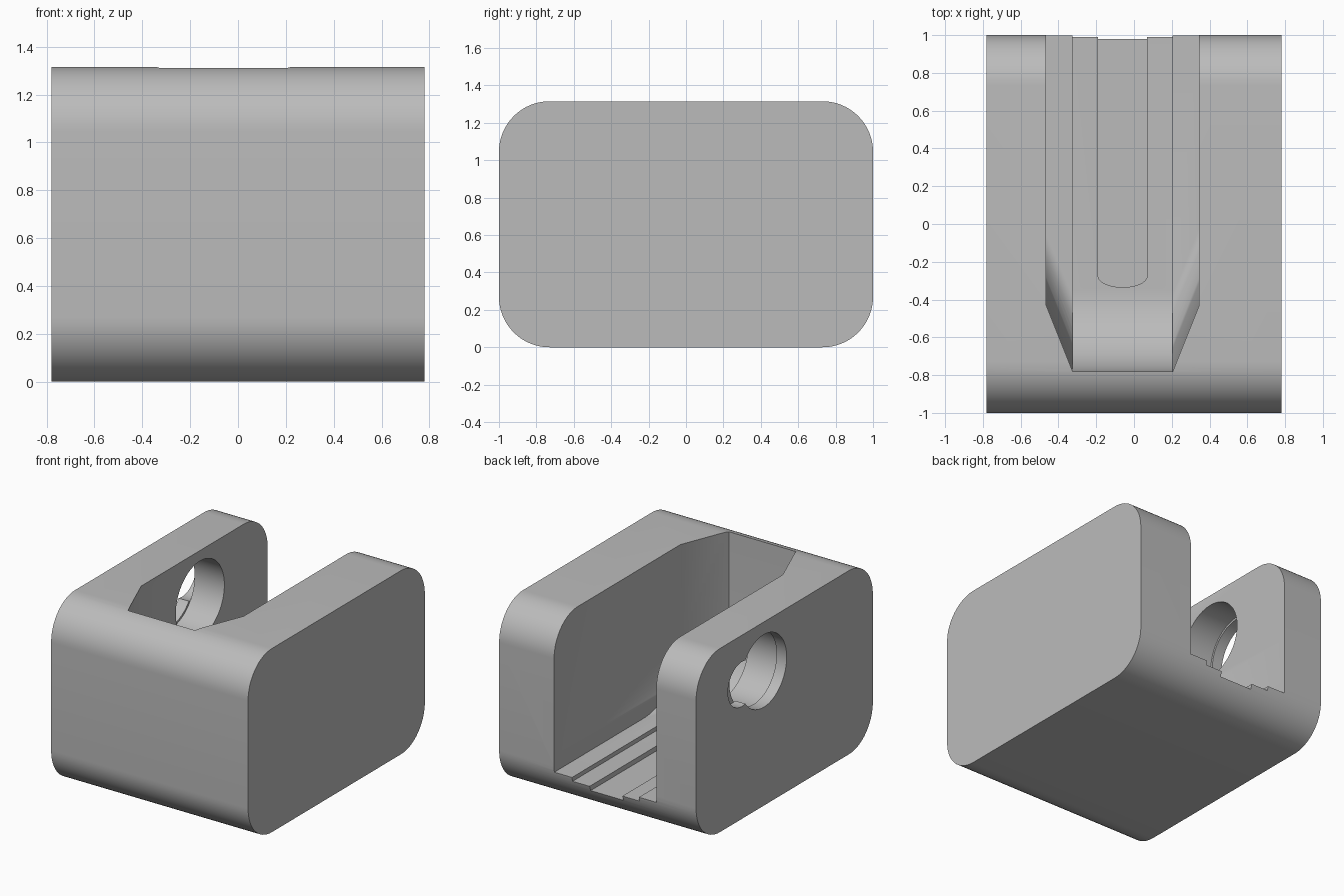
import bpy, bmesh, math

cube = bpy.data.objects.get("Cube")
if cube:
    bpy.data.objects.remove(cube, do_unlink=True)

grey = bpy.data.materials.new("plain_grey")
grey.use_nodes = True
grey.diffuse_color = (0.5, 0.5, 0.5, 1)
grey.node_tree.nodes["Principled BSDF"].inputs["Base Color"].default_value = (0.5, 0.5, 0.5, 1)


def loft(name, rings):
    """Closed solid through matching rings of points."""
    bm = bmesh.new()
    rows = [[bm.verts.new(p) for p in ring] for ring in rings]
    n = len(rows[0])
    for a, b in zip(rows, rows[1:]):
        for i in range(n):
            j = (i + 1) % n
            bm.faces.new((a[i], a[j], b[j], b[i]))
    bm.faces.new(rows[0][::-1])
    bm.faces.new(rows[-1])
    bmesh.ops.recalc_face_normals(bm, faces=bm.faces)
    mesh = bpy.data.meshes.new(name)
    bm.to_mesh(mesh)
    bm.free()
    mesh.materials.append(grey)
    obj = bpy.data.objects.new(name, mesh)
    bpy.context.collection.objects.link(obj)
    return obj


def arc(cx, cy, rx, ry, start, end, steps):
    angles = [math.radians(start + (end - start) * i / steps) for i in range(steps + 1)]
    return [(cx + rx * math.cos(a), cy + ry * math.sin(a)) for a in angles]


def slot(name, plan, front_count, floor, radius, top):
    """Slot cutter whose front wall curves into its floor."""
    rings = []
    steps = 16 if radius else 0
    for i in range(steps + 1):
        t = math.pi / 2 * i / max(steps, 1)
        shift = radius * (1 - math.sin(t))
        z = floor + radius * (1 - math.cos(t))
        rings.append([(x, y + (shift if k < front_count else 0), z)
                      for k, (x, y) in enumerate(plan)])
    rings.append([(x, y, top) for x, y in plan])
    return loft(name, rings)


def bore(name, y, z, r, x0, x1):
    circle = arc(y, z, r, r, 0, 360, 64)[:-1]
    return loft(name, [[(x, a, b) for a, b in circle] for x in (x0, x1)])


# Rounded block
W, H, R = 0.78, 1.315, 0.27
profile = []
for y, z, a in ((1 - R, H - R, 0), (R - 1, H - R, 90), (R - 1, R, 180), (1 - R, R, 270)):
    profile += arc(y, z, R, R, a, a + 90, 16)
body = loft("holder_body", [[(x, y, z) for y, z in profile] for x in (-W, W)])

# Stepped slot, open at the back and the top
BACK = 1.2
wide = [(-0.465, -0.43), (-0.325, -0.78), (0.205, -0.78), (0.345, -0.43),
        (0.345, BACK), (-0.465, BACK)]
middle = [(-0.325, -0.779), (0.205, -0.779), (0.205, BACK), (-0.325, BACK)]
groove = arc(-0.06, -0.275, 0.13, 0.06, 180, 360, 24) + [(0.07, BACK), (-0.19, BACK)]
cutters = [
    slot("wide_slot_cutter", wide, 4, 0.23, 0.41, 1.6),
    slot("middle_slot_cutter", middle, 2, 0.20, 0.43, 0.9),
    slot("groove_cutter", groove, 0, 0.165, 0, 0.5),
    # Keyhole through one side wall, with a thin outer lip
    bore("hole_lip_cutter", 0.235, 0.965, 0.26, -0.9, -0.6),
    bore("hole_cutter", 0.235, 0.965, 0.275, -0.70, -0.3),
    bore("hole_lobe_cutter", 0.48, 0.965, 0.16, -0.9, -0.70),
]

bpy.context.view_layer.objects.active = body
body.select_set(True)
for cutter in cutters:
    mod = body.modifiers.new(cutter.name, 'BOOLEAN')
    mod.operation = 'DIFFERENCE'
    mod.solver = 'EXACT'
    mod.object = cutter
    bpy.ops.object.modifier_apply(modifier=mod.name)
for cutter in cutters:
    bpy.data.objects.remove(cutter, do_unlink=True)

bpy.ops.object.shade_smooth_by_angle(angle=math.radians(30))
